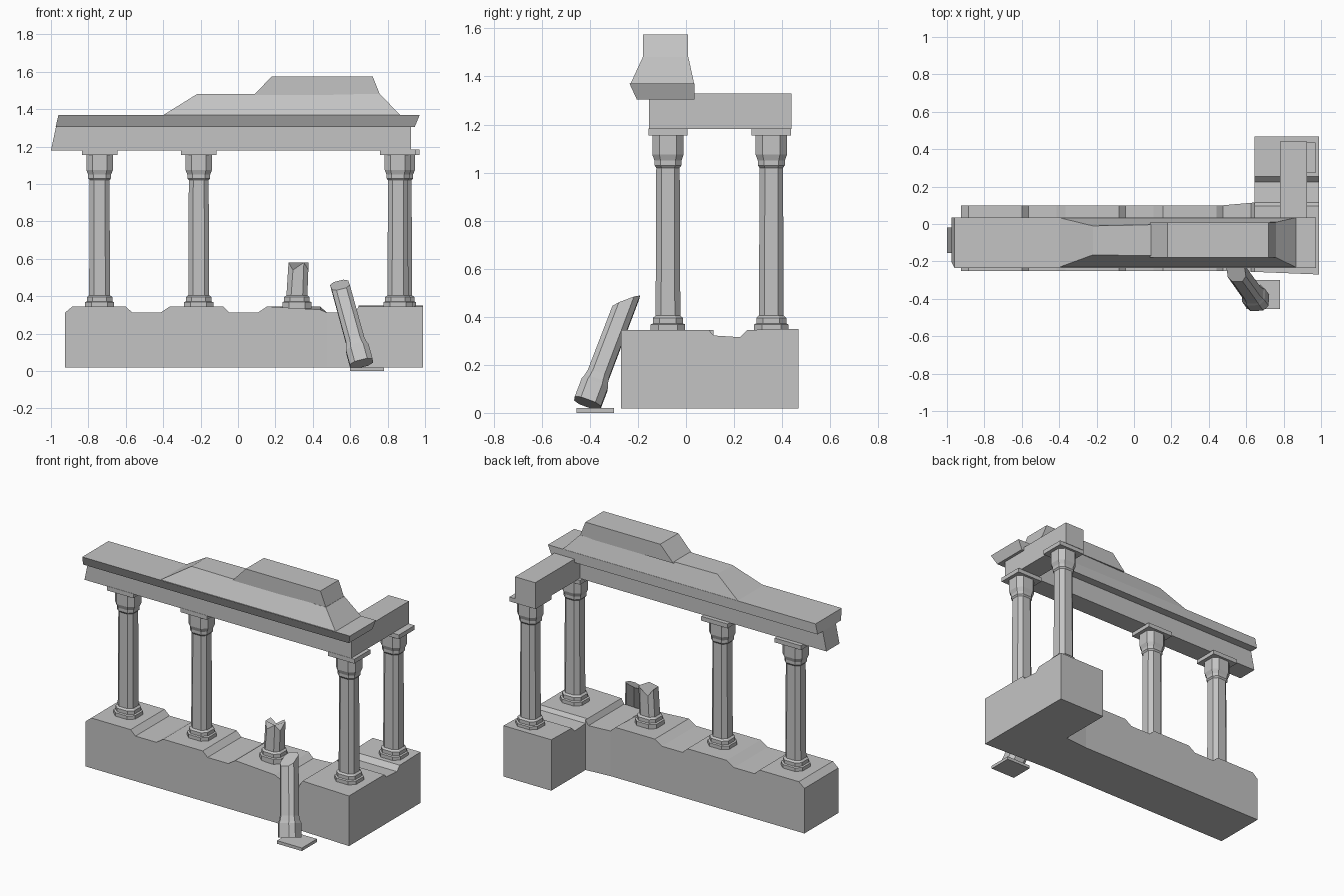
import bpy
import bmesh
from mathutils import Vector, Matrix

cube = bpy.data.objects.get("Cube")
if cube:
    bpy.data.objects.remove(cube)

STONE = (0.55, 0.55, 0.55, 1)
stone = bpy.data.materials.new("grey stone")
stone.use_nodes = True
stone.diffuse_color = STONE
bsdf = next(n for n in stone.node_tree.nodes if n.type == 'BSDF_PRINCIPLED')
bsdf.inputs["Base Color"].default_value = STONE


def loft(name, rings, matrix=None):
    """Skin a list of equal-length rings and cap both ends."""
    bm = bmesh.new()
    rows = [[bm.verts.new(p) for p in ring] for ring in rings]
    n = len(rows[0])
    for a, b in zip(rows, rows[1:]):
        for i in range(n):
            j = (i + 1) % n
            bm.faces.new((a[i], a[j], b[j], b[i]))
    bm.faces.new(rows[0])
    bm.faces.new(rows[-1])
    if matrix:
        bm.transform(matrix)
    bmesh.ops.recalc_face_normals(bm, faces=bm.faces)
    mesh = bpy.data.meshes.new(name)
    bm.to_mesh(mesh)
    bm.free()
    mesh.materials.append(stone)
    obj = bpy.data.objects.new(name, mesh)
    bpy.context.collection.objects.link(obj)
    return obj


def rect(x0, x1, y0, y1, z):
    return [(x0, y0, z), (x1, y0, z), (x1, y1, z), (x0, y1, z)]


def box(name, x0, x1, y0, y1, z0, z1):
    return loft(name, [rect(x0, x1, y0, y1, z0), rect(x0, x1, y0, y1, z1)])


def octagon(r, z, cx=0, cy=0):
    """Square with cut corners, slightly shallower than wide."""
    c = r * 0.55
    pts = [(r, -c), (r, c), (c, r), (-c, r), (-r, c), (-r, -c), (-c, -r), (c, -r)]
    return [(cx + x, cy + y * 0.92, z) for x, y in pts]


TOP, LOW, FLOOR = 0.345, 0.312, 0.018
FOOT = [(0.078, TOP - 0.01), (0.078, 0.368), (0.068, 0.372), (0.068, 0.395), (0.056, 0.405)]
HEAD = [(0.053, 1.02), (0.061, 1.03), (0.061, 1.05), (0.071, 1.075), (0.071, 1.157)]


# Long wall base with worn dips between the columns
def wall_ring(x, top, front=None):
    spread = max(0, x - 0.48) / 0.165
    y0, y1 = -0.25 - 0.006 * spread, 0.10 + 0.015 * spread
    return [(x, y0, FLOOR), (x, y1, FLOOR), (x, y1, top), (x, y0, front or top)]


stations = [wall_ring(-0.925, LOW), wall_ring(-0.885, TOP)]
for x in (-0.60, -0.08, 0.44):
    worn = 0.328 if x > 0.3 else None
    stations += [wall_ring(x, TOP, worn), wall_ring(x + 0.035, LOW),
                 wall_ring(x + 0.185, LOW), wall_ring(x + 0.235 if x < 0.3 else 0.645, TOP)]
loft("wall_base", stations)

# Short return wall at the left end
sections = [(-0.256, TOP), (0.095, TOP), (0.115, 0.322), (0.225, 0.315), (0.255, TOP), (0.468, 0.35)]
rings = []
for i, (y, top) in enumerate(sections):
    skew = -0.014 if i == 0 else 0
    rings.append([(0.645, y, FLOOR), (0.99, y + skew, FLOOR), (0.99, y + skew, top), (0.645, y, top)])
loft("return_wall_base", rings)

# Standing columns with square slabs on top
columns = [("right_column", -0.74, -0.075), ("middle_column", -0.21, -0.075),
           ("left_column", 0.855, -0.075), ("rear_column", 0.875, 0.355)]
for name, x, y in columns:
    loft(name, [octagon(r, z, x, y) for r, z in FOOT + HEAD])
    box(name + "_slab", x - 0.095, x + 0.095, y - 0.082, y + 0.082, 1.155, 1.183)

# Broken column stump
stump = [octagon(r, z, 0.315, -0.075) for r, z in FOOT]
broken = octagon(0.053, 0.58, 0.323, -0.075)
stump.append([(x, y, z - 0.04 * (i % 3 == 0)) for i, (x, y, z) in enumerate(broken)])
loft("column_stump", stump)

# Fallen upper column leaning on the wall, head down
start, end = Vector((0.66, -0.41, 0.04)), Vector((0.545, -0.25, 0.46))
axis = end - start
tilt = Vector((0, 0, 1)).rotation_difference(axis).to_matrix().to_4x4()
fallen = [octagon(r, z) for r, z in [(0.063, 0), (0.063, 0.085), (0.057, 0.10), (0.051, 0.13)]]
fallen.append([(x, y, z + 0.9 * y) for x, y, z in octagon(0.05, axis.length)])
loft("fallen_column", fallen, Matrix.Translation(start) @ tilt)
box("fallen_slab", 0.60, 0.78, -0.455, -0.30, 0, 0.02)

# Main beam with a broken slanted end, and the return beam
loft("main_beam", [rect(-1.0, 0.925, -0.155, -0.02, 1.18), rect(-0.972, 0.925, -0.155, -0.02, 1.31)])
box("return_beam", 0.78, 0.926, -0.154, 0.44, 1.181, 1.328)

# Flared cornice and the two sloped roof blocks
loft("cornice", [rect(-0.975, 0.945, -0.205, 0.035, 1.305), rect(-0.96, 0.972, -0.235, 0.035, 1.37)])
loft("lower_roof_block", [rect(-0.405, 0.87, -0.233, 0.035, 1.365),
                          [(-0.22, -0.165, 1.48), (0.76, -0.18, 1.48),
                           (0.76, 0.01, 1.48), (-0.22, -0.01, 1.48)]])
loft("upper_roof_block", [rect(0.085, 0.76, -0.178, 0.009, 1.475), rect(0.18, 0.72, -0.178, 0.009, 1.575)])
